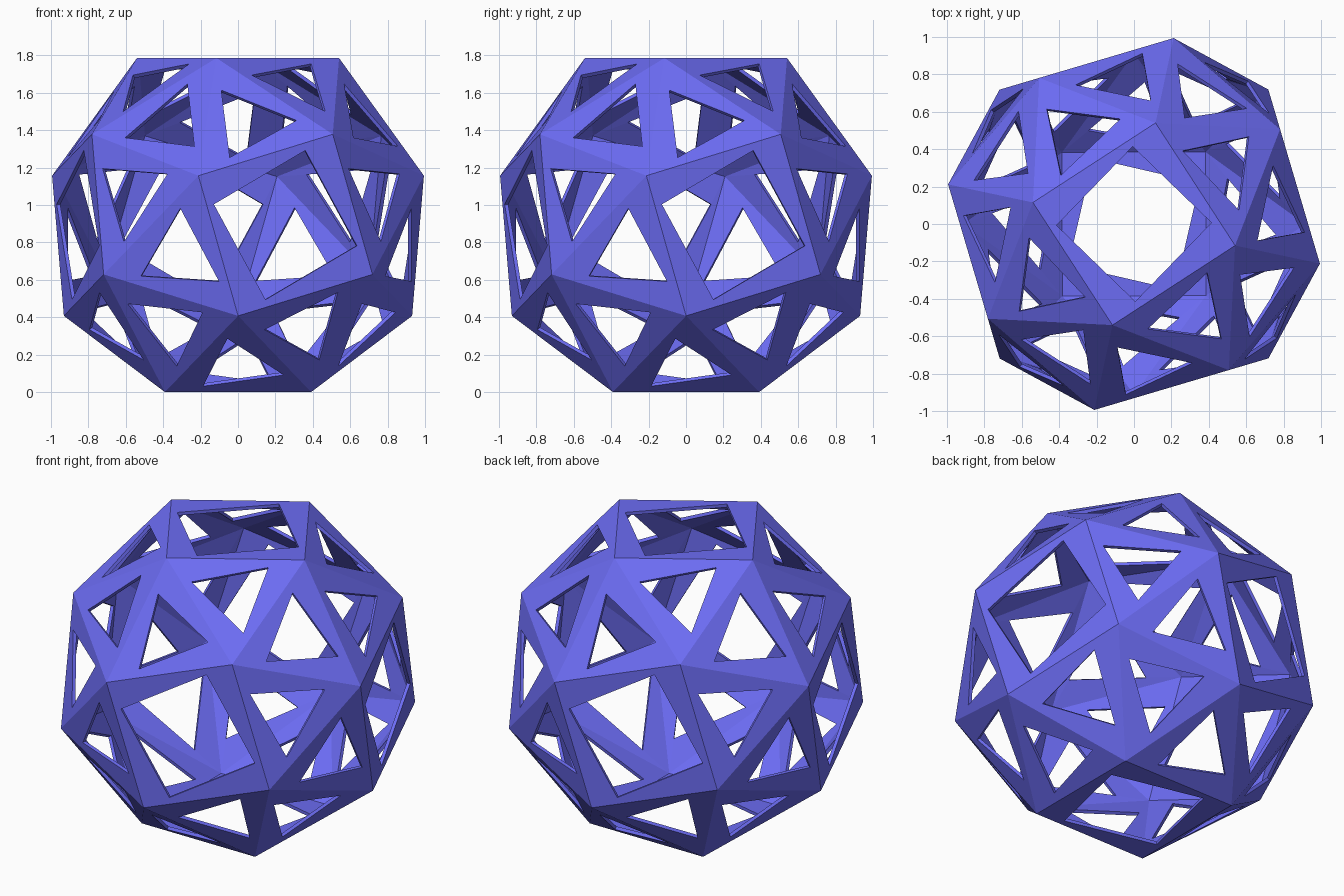
import bpy, bmesh, math
from itertools import permutations, product
from mathutils import Matrix, Vector

if "Cube" in bpy.data.objects:
    bpy.data.objects.remove(bpy.data.objects["Cube"])

RADIUS, STRUT, TWIST, THICK = 1.05, 0.098, math.radians(13), 0.02

# Snub cube corners: one seed point turned by the 24 cube rotations
t = 1.839287
seed = Vector((1, -1 / t, t)).normalized() * RADIUS
spin = Matrix.Rotation(math.radians(16.5), 3, 'Z')
bm = bmesh.new()
for p in permutations(range(3)):
    for s in product((1, -1), repeat=3):
        m = Matrix([[s[r] if p[r] == c else 0 for c in range(3)] for r in range(3)])
        if m.determinant() > 0:
            bm.verts.new(spin @ (m @ seed))
bmesh.ops.convex_hull(bm, input=bm.verts[:])
bmesh.ops.dissolve_limit(bm, angle_limit=0.02, verts=bm.verts[:], edges=bm.edges[:])
bm.normal_update()

# Open every face with a twisted, smaller copy of its outline
for f in bm.faces[:]:
    vs, c = f.verts[:], f.calc_center_median()
    n = f.normal if f.normal.dot(c) > 0 else -f.normal
    r = (vs[0].co - c).length
    scale = (r - STRUT / math.cos(math.pi / 2 - math.pi * (len(vs) - 2) / (2 * len(vs)))) / r
    rot = Matrix.Rotation(TWIST, 3, n)
    inner = [bm.verts.new(c + rot @ ((v.co - c) * scale)) for v in vs]
    bm.faces.remove(f)
    for i in range(len(vs)):
        j = (i + 1) % len(vs)
        bm.faces.new((vs[i], vs[j], inner[j], inner[i]))
bmesh.ops.recalc_face_normals(bm, faces=bm.faces[:])
if sum(f.normal.dot(f.calc_center_median()) for f in bm.faces) < 0:
    bmesh.ops.reverse_faces(bm, faces=bm.faces[:])
low = min(v.co.z for v in bm.verts)
bmesh.ops.translate(bm, vec=(0, 0, -low), verts=bm.verts[:])

mesh = bpy.data.meshes.new("lattice_ball")
bm.to_mesh(mesh)
bm.free()
ball = bpy.data.objects.new("lattice_ball", mesh)
bpy.context.collection.objects.link(ball)

# Thin shell thickness going inwards
mod = ball.modifiers.new("thickness", 'SOLIDIFY')
mod.thickness, mod.offset = THICK, -1

mat = bpy.data.materials.new("violet_blue")
mat.diffuse_color = (0.15, 0.15, 0.9, 1)
mat.use_nodes = True
mat.node_tree.nodes["Principled BSDF"].inputs["Base Color"].default_value = mat.diffuse_color
mesh.materials.append(mat)
